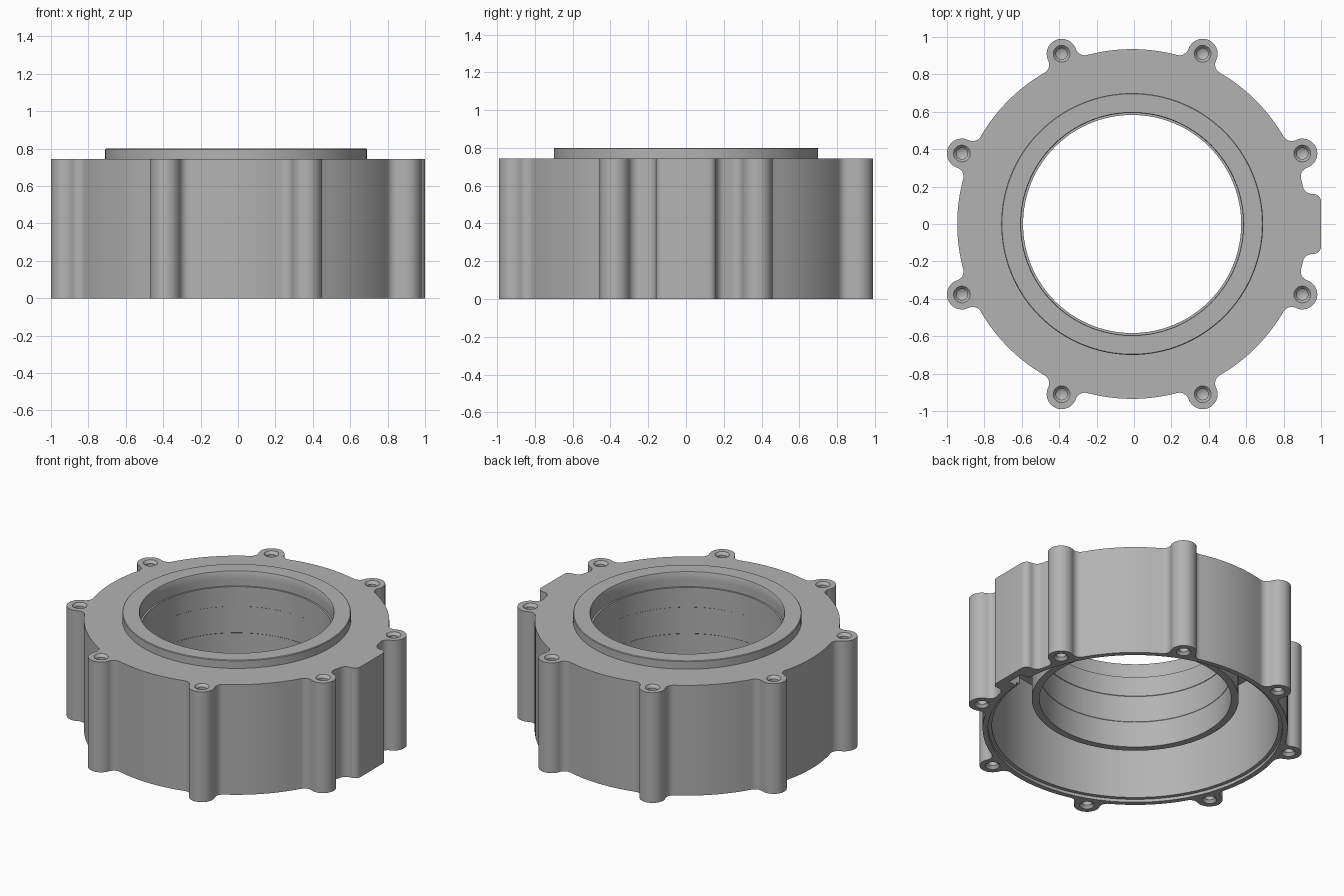
import bpy, bmesh
from math import sin, cos, pi, atan2, acos, radians
from mathutils import Vector

if "Cube" in bpy.data.objects:
    bpy.data.objects.remove(bpy.data.objects["Cube"], do_unlink=True)

CX = -0.01                    # axis of the round body
R, TOP, LIP = 0.935, 0.745, 0.80
LOBE_D, LOBE_R, FILLET = 0.985, 0.08, 0.05
LOBES = [radians(22.5 + 45 * i) for i in range(8)]

metal = bpy.data.materials.new("cast grey")
metal.use_nodes = True
grey = (0.45, 0.45, 0.45, 1)
metal.diffuse_color = grey
metal.node_tree.nodes["Principled BSDF"].inputs["Base Color"].default_value = grey


def finish(name, bm):
    bmesh.ops.remove_doubles(bm, verts=bm.verts, dist=1e-5)
    bmesh.ops.recalc_face_normals(bm, faces=bm.faces)
    mesh = bpy.data.meshes.new(name)
    bm.to_mesh(mesh)
    bm.free()
    ob = bpy.data.objects.new(name, mesh)
    bpy.context.collection.objects.link(ob)
    mesh.materials.append(metal)
    return ob


def lathe(name, profile, centre=(CX, 0), steps=128, closed=False):
    """Revolve (radius, z) points about a vertical axis."""
    bm = bmesh.new()
    pts = profile + profile[:1] if closed else profile
    vs = [bm.verts.new((centre[0] + r, centre[1], z)) for r, z in pts]
    es = [bm.edges.new(p) for p in zip(vs, vs[1:])]
    bmesh.ops.spin(bm, geom=vs + es, cent=(*centre, 0), axis=(0, 0, 1),
                   angle=2 * pi, steps=steps, use_merge=True)
    return finish(name, bm)


def arc(c, r, a0, a1, n):
    return [Vector((c[0] + r * cos(a0 + (a1 - a0) * i / n),
                    c[1] + r * sin(a0 + (a1 - a0) * i / n))) for i in range(n + 1)]


def turn(points, a):
    return [Vector((p.x * cos(a) - p.y * sin(a), p.x * sin(a) + p.y * cos(a))) for p in points]


def mirrored(half):
    """Half bump above the x axis, ordered outward, completed below it."""
    return [Vector((p.x, -p.y)) for p in reversed(half)] + half


# Screw lobe half outline: lobe arc, then concave fillet onto the body
d = R + FILLET
s = LOBE_R + FILLET
ang = acos((d * d + LOBE_D ** 2 - s * s) / (2 * d * LOBE_D))
fc = Vector((d * cos(ang), d * sin(ang)))
to_f = atan2(fc.y, fc.x - LOBE_D)
lobe = mirrored(arc((LOBE_D, 0), LOBE_R, 0.05, to_f, 12)
                + arc(fc, FILLET, to_f - pi, ang - pi, 8)[1:])

# Side pad half outline: flat face, rounded corner, fillet
pad_y, corner = 0.16, 0.04
pc = Vector(((d * d - (pad_y + FILLET) ** 2) ** 0.5, pad_y + FILLET))
pad_ang = atan2(pc.y, pc.x)
pad = mirrored(arc((1.01 - corner, pad_y - corner), corner, 0, pi / 2, 6)
               + arc(pc, FILLET, -pi / 2, pad_ang - pi, 8))

# Full outline: bumps in angular order joined by body arcs
bumps = [(0.0, pad_ang, pad)] + [(a, ang, lobe) for a in LOBES]
outline = []
for i, (a, w, shape) in enumerate(bumps):
    outline += turn(shape, a)
    na, nw, _ = bumps[(i + 1) % len(bumps)]
    if na < a:
        na += 2 * pi
    n = max(3, int((na - nw - a - w) / 0.045))
    outline += arc((0, 0), R, a + w, na - nw, n)[1:-1]

bm = bmesh.new()
base = bm.faces.new([bm.verts.new((p.x + CX, p.y, 0)) for p in outline])
ext = bmesh.ops.extrude_face_region(bm, geom=[base])
bmesh.ops.translate(bm, vec=(0, 0, TOP),
                    verts=[v for v in ext["geom"] if isinstance(v, bmesh.types.BMVert)])
housing = finish("housing", bm)

# Cavity, hub and stepped bore removed by one revolved cutter
bore = [(0.588, 0.21), (0.588, 0.385), (0.586, 0.387), (0.586, 0.565),
        (0.583, 0.567), (0.583, 0.70), (0.594, 0.70)]
cutters = [lathe("cavity_cutter",
                 [(0, -0.1), (0.902, -0.1), (0.902, 0.02), (0.878, 0.02), (0.878, 0.66),
                  (0.634, 0.66), (0.634, 0.21)] + bore + [(0.594, 0.9), (0, 0.9)])]

# Blind countersunk screw holes at both ends of every lobe
for a in LOBES:
    c = (CX + LOBE_D * cos(a), LOBE_D * sin(a))
    for z, k in ((TOP, 1), (0, -1)):
        hole = [(0, 0.05), (0.045, 0.05), (0.045, 0), (0.03, -0.018), (0.03, -0.2), (0, -0.22)]
        cutters.append(lathe("hole_cutter", [(r, z + k * h) for r, h in hole], c, 24))

# Small relief behind the side pad
bm = bmesh.new()
bmesh.ops.create_cube(bm, size=1)
for v in bm.verts:
    v.co = (0.90 + v.co.x * 0.1, v.co.y * 0.12, 0.03 + v.co.z * 0.14)
cutters.append(finish("relief_cutter", bm))

bpy.context.view_layer.objects.active = housing
for cutter in cutters:
    cutter.hide_render = True
    mod = housing.modifiers.new("cut", "BOOLEAN")
    mod.operation, mod.solver, mod.object = "DIFFERENCE", "EXACT", cutter
    bpy.ops.object.modifier_apply(modifier=mod.name)
    bpy.data.objects.remove(cutter, do_unlink=True)

# Raised locating ring around the bore
ring = lathe("locating_ring", [(0.594, TOP), (0.70, TOP), (0.70, LIP - 0.004), (0.696, LIP),
                               (0.597, LIP), (0.594, LIP - 0.006)], closed=True)

for ob in (housing, ring):
    bpy.ops.object.select_all(action="DESELECT")
    ob.select_set(True)
    bpy.context.view_layer.objects.active = ob
    bpy.ops.object.shade_smooth_by_angle(angle=radians(30))
